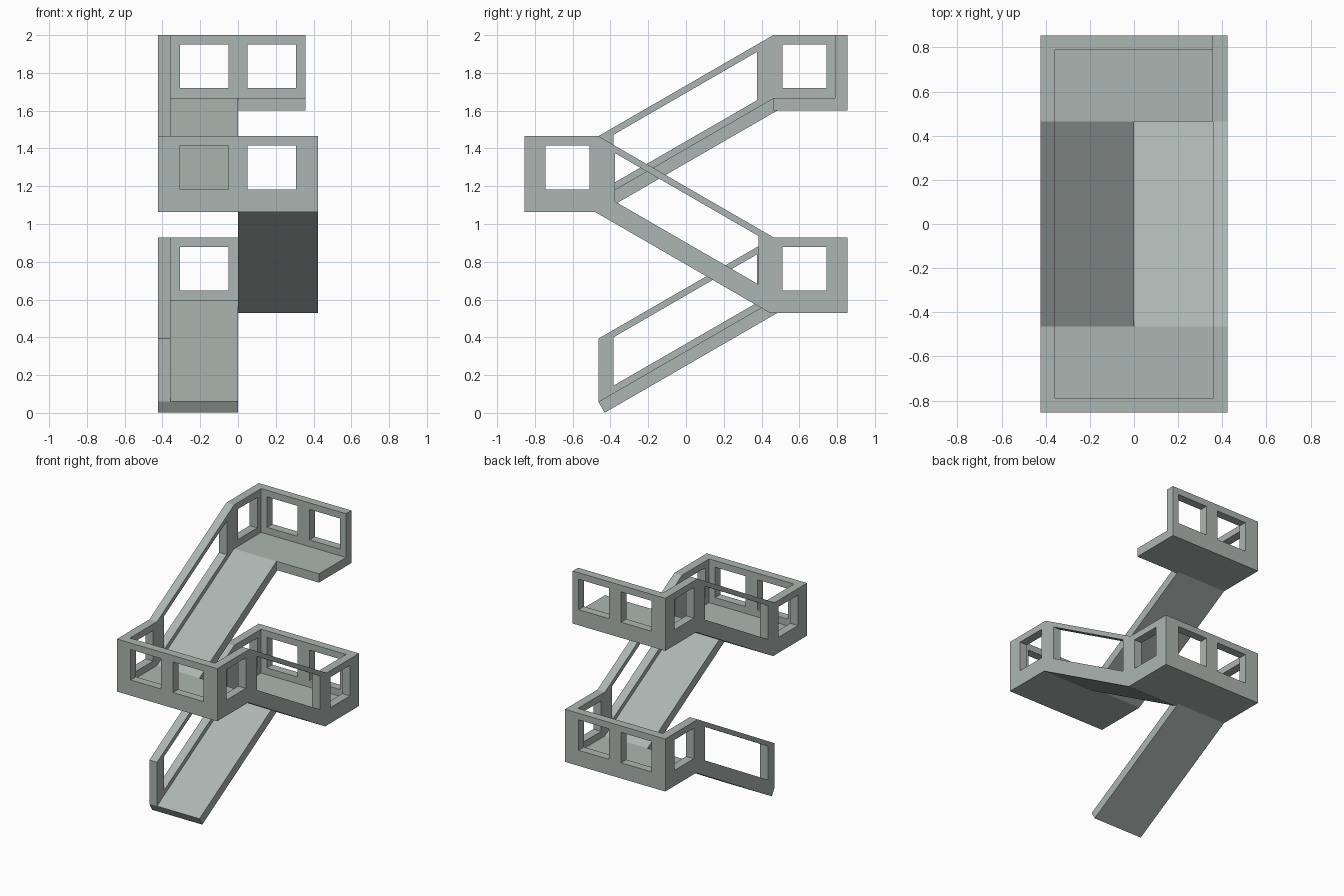
import bpy, bmesh, math
from mathutils import Matrix

if "Cube" in bpy.data.objects:
    bpy.data.objects.remove(bpy.data.objects["Cube"])

RISE, FLOOR0 = 0.536, 0.059          # height per flight, floor height at the foot
RUN, END = 0.464, 0.854              # half length of ramp, outer end of landing
HALF, INNER = 0.423, 0.358           # outer / inner face of side walls
BACK = 0.790                         # inner face of back wall
SLAB, RAIL = 0.067, 0.334            # floor thickness, wall height
SLOPE = RISE / (2 * RUN)
ANG = math.atan(SLOPE)
MITRE = SLAB * math.tan(ANG / 2)     # shift of the underside fold

# green-grey concrete
concrete = bpy.data.materials.new("concrete")
concrete.diffuse_color = (0.41, 0.47, 0.44, 1)
concrete.use_nodes = True
concrete.node_tree.nodes["Principled BSDF"].inputs["Base Color"].default_value = concrete.diffuse_color


def solid(name, outer, axis, lo, hi, turn, hole=None):
    """Extrude a 2D outline along x or y, optionally with a four-sided hole."""
    bm = bmesh.new()

    def ring(pts, d):
        return [bm.verts.new((d, a, b) if axis == 'x' else (a, d, b)) for a, b in pts]

    def join(r, s):
        n = len(r)
        for i in range(n):
            bm.faces.new((r[i], r[(i + 1) % n], s[(i + 1) % n], s[i]))

    o0, o1 = ring(outer, lo), ring(outer, hi)
    join(o0, o1)
    if hole:
        h0, h1 = ring(hole, lo), ring(hole, hi)
        join(h0, h1)
        join(o0, h0)
        join(o1, h1)
    else:
        bm.faces.new(o0)
        bm.faces.new(o1)
    bmesh.ops.transform(bm, matrix=Matrix.Rotation(math.pi * turn, 4, 'Z'), verts=bm.verts)
    bmesh.ops.recalc_face_normals(bm, faces=bm.faces)
    me = bpy.data.meshes.new(name)
    bm.to_mesh(me)
    bm.free()
    me.materials.append(concrete)
    ob = bpy.data.objects.new(name, me)
    bpy.context.collection.objects.link(ob)


def rect(a0, a1, b0, b1):
    return [(a0, b0), (a1, b0), (a1, b1), (a0, b1)]


def flight(i):
    """One ramp plus the landing at its top; every other flight is turned half round."""
    tag = f"_{i + 1}"
    z0 = FLOOR0 + RISE * i
    z1 = z0 + RISE
    top = z1 + RAIL
    last = i == 2
    right = INNER if last else HALF

    # sloping floor: square-cut at the lowest foot, otherwise meeting a landing
    if i == 0:
        foot = [(-RUN + SLAB * math.sin(ANG), z0 - SLAB * math.cos(ANG))]
    else:
        foot = [(-RUN, z0 - SLAB), (-RUN + MITRE, z0 - SLAB)]
    solid("ramp_floor" + tag,
          [(-RUN, z0), *foot, (RUN + MITRE, z1 - SLAB), (RUN, z1)],
          'x', -HALF, 0, i)

    # sloping outer wall with one long opening
    def line(y, up):
        return (y, z0 + (y + RUN) * SLOPE + up)
    y0, y1, sill = -0.383, 0.376, 0.039
    solid("ramp_wall" + tag,
          [line(-RUN, 0), line(RUN, 0), line(RUN, RAIL), line(-RUN, RAIL)],
          'x', -HALF, -INNER, i,
          [line(y0, sill), line(y1, sill), line(y1, RAIL - sill), line(y0, RAIL - sill)])

    # landing floor
    solid("landing_floor" + tag, rect(RUN, END, z1 - SLAB, z1), 'x', -HALF, right, i)

    # landing side walls; the top landing is open on its right
    win = (z1 + 0.052, top - 0.05)
    sides = [("left", -HALF, -INNER)] + ([] if last else [("right", INNER, HALF)])
    for side, lo, hi in sides:
        solid(f"landing_{side}_wall" + tag, rect(RUN, BACK, z1, top), 'x', lo, hi, i,
              rect(0.51, 0.744, *win))

    # landing back wall, two window bays
    for bay, a, b, wa, wb in (("left", -HALF, 0, -0.308, -0.05),
                              ("right", 0, right, 0.05, 0.308)):
        solid(f"back_wall_{bay}_bay" + tag, rect(a, b, z1, top), 'y', BACK, END, i,
              rect(wa, wb, *win))


for i in range(3):
    flight(i)
